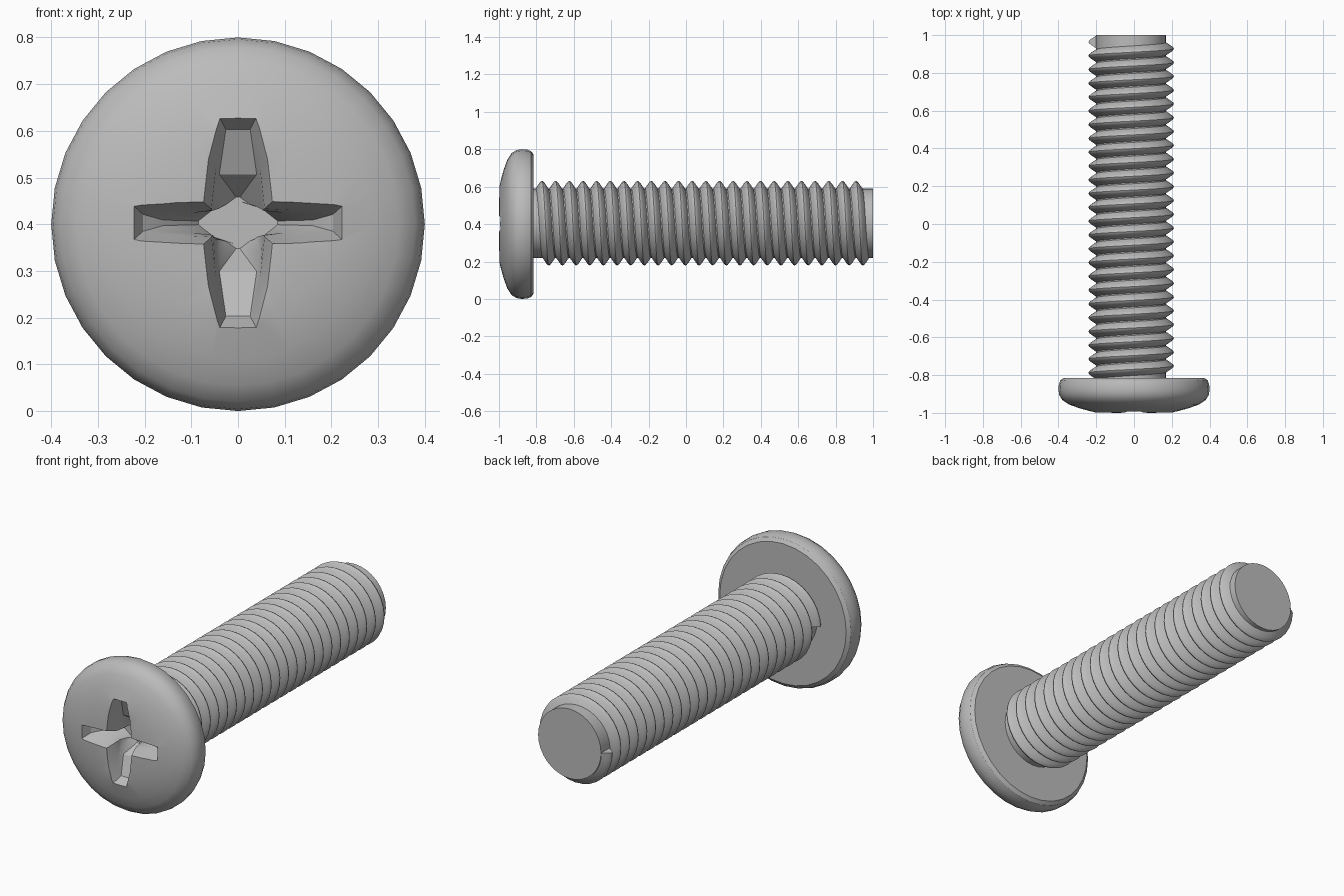
import bpy, bmesh, math

cube = bpy.data.objects.get("Cube")
if cube:
    bpy.data.objects.remove(cube, do_unlink=True)

steel = bpy.data.materials.new("grey steel")
steel.use_nodes = True
COLOUR = (0.5, 0.5, 0.5, 1.0)
steel.diffuse_color = COLOUR
steel.node_tree.nodes["Principled BSDF"].inputs["Base Color"].default_value = COLOUR

SIDES = 32
HEAD_AXIS = (0.0, 0.4)          # x, z of the head centre
SHAFT_AXIS = (-0.015, 0.405)    # the shank sits slightly off centre


def loft(name, rings):
    """Skin a list of equal closed rings and cap both ends."""
    bm = bmesh.new()
    rows = [[bm.verts.new(p) for p in ring] for ring in rings]
    n = len(rows[0])
    for a, b in zip(rows, rows[1:]):
        for i in range(n):
            j = (i + 1) % n
            bm.faces.new((a[i], a[j], b[j], b[i]))
    bm.faces.new(rows[0])
    bm.faces.new(rows[-1])
    bmesh.ops.recalc_face_normals(bm, faces=bm.faces)
    mesh = bpy.data.meshes.new(name)
    bm.to_mesh(mesh)
    bm.free()
    mesh.materials.append(steel)
    obj = bpy.data.objects.new(name, mesh)
    bpy.context.collection.objects.link(obj)
    return obj


def polar(axis, r, angle, y):
    return (axis[0] + r * math.sin(angle), y, axis[1] + r * math.cos(angle))


def lathe(name, axis, profile):
    """Turn (radius, y) points around a line parallel to y."""
    return loft(name, [[polar(axis, r, math.tau * i / SIDES, y)
                        for i in range(SIDES)] for r, y in profile])


def select_only(obj):
    bpy.ops.object.select_all(action='DESELECT')
    obj.select_set(True)
    bpy.context.view_layer.objects.active = obj


def smooth(obj, degrees):
    select_only(obj)
    bpy.ops.object.shade_smooth_by_angle(angle=math.radians(degrees))


# Domed head with a rounded rim
head = lathe("head", HEAD_AXIS, [
    (0.10, -1.0), (0.21, -0.997), (0.29, -0.975), (0.345, -0.955),
    (0.38, -0.932), (0.396, -0.905), (0.40, -0.88), (0.398, -0.85),
    (0.39, -0.828), (0.372, -0.815)])


# Cross recess: each slot is a tapering stack of outlines
def slot_cutter(name, layers, vertical):
    rings = []
    for length, end, waist, y in layers:
        mid = 0.35 * end + 0.65 * waist
        half = [(end, length), (mid, length * 0.6), (waist, 0.1 * length)]
        outline = (half + [(u, -v) for u, v in reversed(half)]
                   + [(-u, -v) for u, v in half]
                   + [(-u, v) for u, v in reversed(half)])
        rings.append([(HEAD_AXIS[0] + (u if vertical else v), y,
                       HEAD_AXIS[1] + 0.003 + (v if vertical else u))
                      for u, v in outline])
    return loft(name, rings)


# layer = half length, half width at the ends, half width at the middle, y
cutters = [
    slot_cutter("vertical_slot_cutter", [
        (0.234, 0.044, 0.080, -1.012), (0.200, 0.026, 0.058, -0.945),
        (0.104, 0.040, 0.054, -0.905), (0.055, 0.004, 0.050, -0.835)], True),
    slot_cutter("horizontal_slot_cutter", [
        (0.230, 0.042, 0.049, -1.010), (0.203, 0.018, 0.032, -0.946),
        (0.160, 0.006, 0.030, -0.915), (0.085, 0.004, 0.045, -0.832)], False)]

for cutter in cutters:
    cutter.hide_render = True
    cut = head.modifiers.new("recess", 'BOOLEAN')
    cut.operation = 'DIFFERENCE'
    cut.solver = 'EXACT'
    cut.object = cutter
    select_only(head)
    bpy.ops.object.modifier_apply(modifier=cut.name)
    bpy.data.objects.remove(cutter, do_unlink=True)
smooth(head, 30)

# Plain core of the shank, showing at the tip and under the head
core = lathe("shank_core", SHAFT_AXIS, [(0.185, -0.82), (0.185, 1.0)])
smooth(core, 30)

# Right-handed thread: a rounded ridge swept along a helix
PITCH, TURNS, START_Y = 0.073, 24, -0.788
RIDGE = [(0.178, -0.0365), (0.190, -0.031), (0.212, -0.016), (0.223, -0.007),
         (0.226, 0.0), (0.223, 0.007), (0.212, 0.016), (0.190, 0.031),
         (0.178, 0.0365)]
sections = []
for i in range(TURNS * SIDES + 1):
    turn = i / SIDES
    angle = math.tau * turn - math.pi / 2
    sections.append([polar(SHAFT_AXIS, r, angle, START_Y + PITCH * turn + dy)
                     for r, dy in RIDGE])
thread = loft("thread", sections)
smooth(thread, 40)
